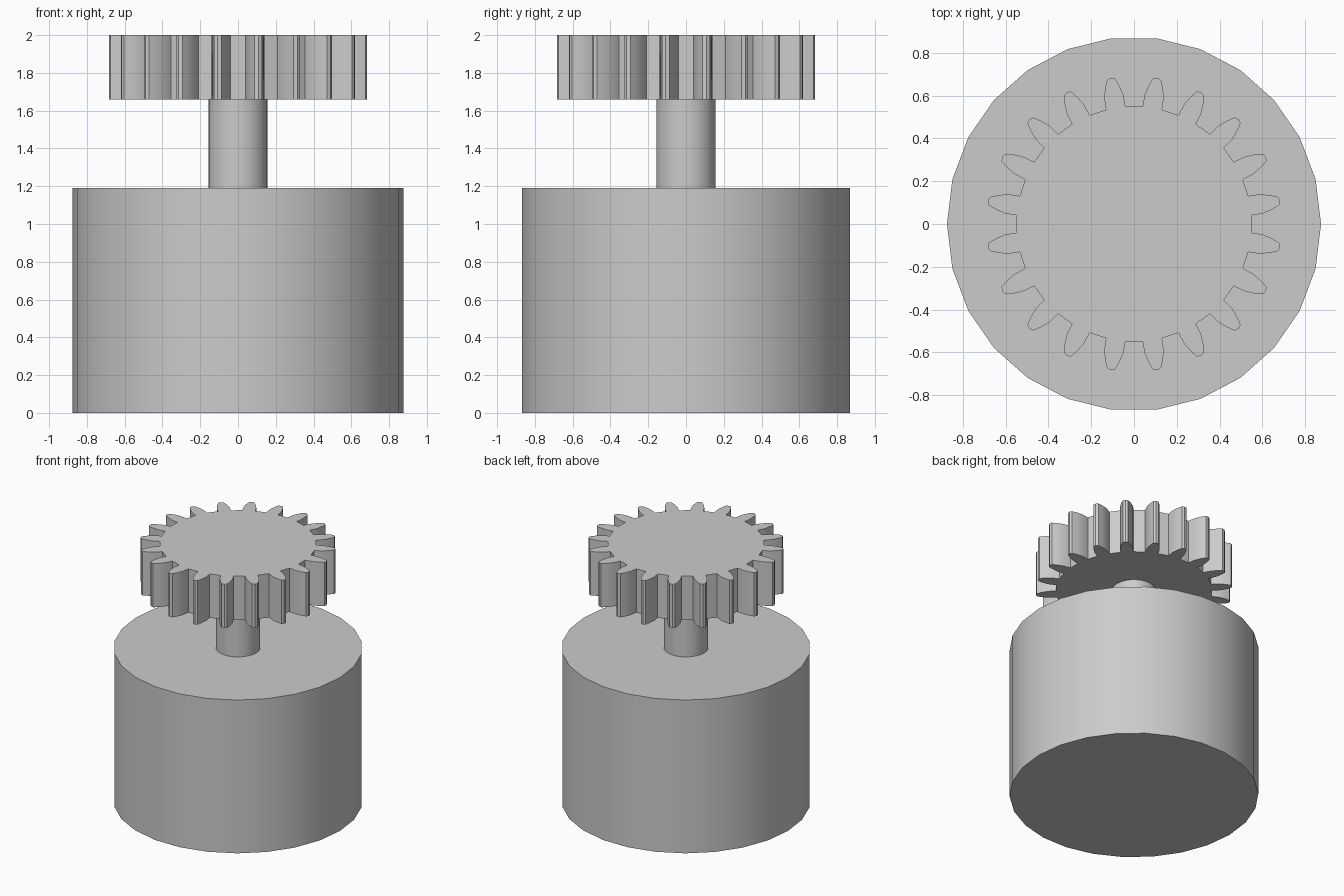
import bpy, bmesh
from math import cos, sin, tau, radians

cube = bpy.data.objects.get("Cube")
if cube:
    bpy.data.objects.remove(cube, do_unlink=True)

# Single plain grey
grey = bpy.data.materials.new("plain_grey")
grey.use_nodes = True
color = (0.6, 0.6, 0.6, 1)
grey.diffuse_color = color
grey.node_tree.nodes["Principled BSDF"].inputs["Base Color"].default_value = color


def prism(name, outline, bottom, top):
    """Extrude a closed (x, y) outline from bottom to top."""
    bm = bmesh.new()
    base = bm.faces.new([bm.verts.new((x, y, bottom)) for x, y in outline])
    extruded = bmesh.ops.extrude_face_region(bm, geom=[base], use_keep_orig=True)
    lifted = [v for v in extruded["geom"] if isinstance(v, bmesh.types.BMVert)]
    bmesh.ops.translate(bm, verts=lifted, vec=(0, 0, top - bottom))
    bmesh.ops.recalc_face_normals(bm, faces=bm.faces)
    mesh = bpy.data.meshes.new(name)
    bm.to_mesh(mesh)
    bm.free()
    mesh.materials.append(grey)
    obj = bpy.data.objects.new(name, mesh)
    bpy.context.collection.objects.link(obj)
    bpy.ops.object.select_all(action="DESELECT")
    obj.select_set(True)
    bpy.context.view_layer.objects.active = obj
    bpy.ops.object.shade_smooth_by_angle(angle=radians(30))
    return obj


def circle(radius, sides=26):
    return [(radius * cos(tau * i / sides), radius * sin(tau * i / sides))
            for i in range(sides)]


def gear_outline(teeth=20):
    # Curved flank: radius and half-angle in degrees, from root to tip
    flank = [(0.55, 4.8), (0.605, 4.3), (0.65, 3.0), (0.686, 1.6)]
    tooth = [(r, -a) for r, a in flank] + [(0.692, 0)] + flank[::-1]
    points = []
    for i in range(teeth):
        for r, offset in tooth:
            angle = tau * (i + 0.5) / teeth + radians(offset)
            points.append((r * cos(angle), r * sin(angle)))
    return points


# Motor body, shaft and spur gear
prism("motor_body", circle(0.875), 0, 1.19)
prism("drive_shaft", circle(0.157), 1.18, 1.99)
prism("spur_gear", gear_outline(), 1.66, 2.0)
